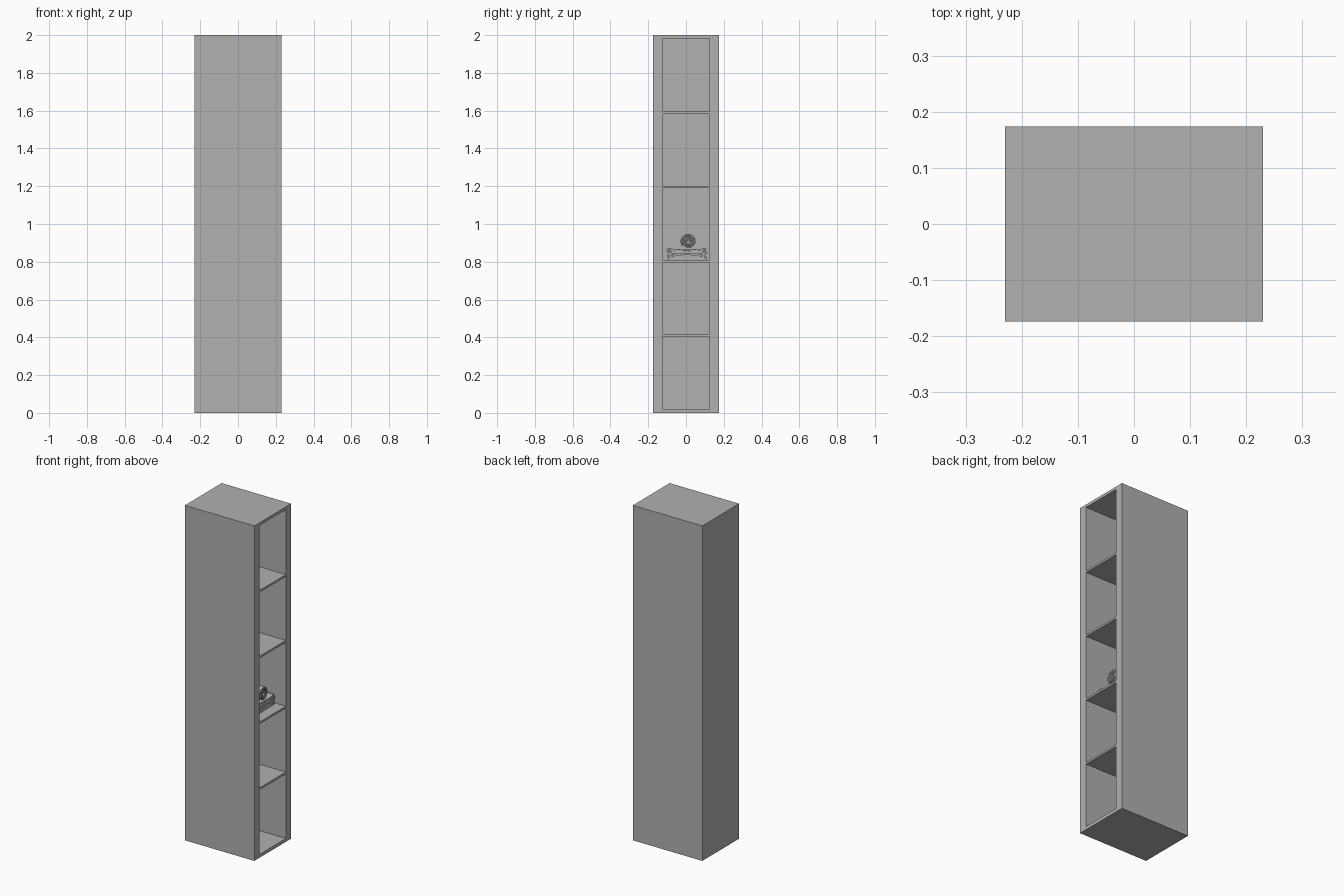
import bpy, bmesh, math
from mathutils import Vector

if "Cube" in bpy.data.objects:
    bpy.data.objects.remove(bpy.data.objects["Cube"])

W, D, H = 0.459, 0.347, 2.0         # outer size
OPEN_Y, FLOOR, CEIL = 0.125, 0.02, 1.983
BACK_X = -0.21                      # inner back face

grey = bpy.data.materials.new("dark_grey")
grey.diffuse_color = (0.44, 0.44, 0.44, 1)
grey.use_nodes = True
grey.node_tree.nodes["Principled BSDF"].inputs["Base Color"].default_value = grey.diffuse_color


def finish(name, bm):
    bmesh.ops.recalc_face_normals(bm, faces=bm.faces)
    mesh = bpy.data.meshes.new(name)
    bm.to_mesh(mesh)
    bm.free()
    mesh.materials.append(grey)
    ob = bpy.data.objects.new(name, mesh)
    bpy.context.collection.objects.link(ob)
    return ob


def box_bm(center, size):
    bm = bmesh.new()
    bmesh.ops.create_cube(bm, size=1)
    for v in bm.verts:
        v.co = Vector(center) + Vector([a * b for a, b in zip(v.co, size)])
    return bm


def cloth(name, path, thick, x0, x1):
    """Thick strip following a (y, z) path, running along x."""
    bm = bmesh.new()
    xs = [x0 + (x1 - x0) * i / 8 for i in range(9)]
    rows = [[bm.verts.new((x, y, z)) for x in xs] for y, z in path]
    for a, b in zip(rows, rows[1:]):
        for i in range(8):
            bm.faces.new((a[i], a[i + 1], b[i + 1], b[i]))
    ob = finish(name, bm)
    sol = ob.modifiers.new("thickness", 'SOLIDIFY')
    sol.thickness, sol.offset = thick, 0
    bev = ob.modifiers.new("soft_edges", 'BEVEL')
    bev.width, bev.segments, bev.angle_limit = thick * 0.3, 2, math.radians(50)
    bpy.context.view_layer.objects.active = ob
    ob.select_set(True)
    bpy.ops.object.shade_smooth_by_angle(angle=math.radians(50))
    ob.select_set(False)
    return ob


def fold_path(yc, half, z, pitch, layers=3):
    """Zigzag of layers with round turns and slightly raised ends."""
    pts, r = [], pitch / 2

    def lift(k, t):
        return 0.002 * k * (t * t - 0.5 + 0.35 * math.cos(6 * t))
    for k in range(layers):
        s = 1 if k % 2 == 0 else -1
        for i in range(17):
            t = -1 + i / 8
            pts.append((yc + s * t * (half - r), z + k * pitch + lift(k, t)))
        if k < layers - 1:
            z0, z1 = pts[-1][1], z + (k + 1) * pitch + lift(k + 1, 1)
            for i in range(1, 6):
                a = math.pi * i / 6
                pts.append((yc + s * (half - r + r * math.sin(a)),
                            (z0 + z1) / 2 - (z1 - z0) / 2 * math.cos(a)))
    return pts


# Cabinet body, hollowed from the open +x side
bm = box_bm((0, 0, H / 2), (W, D, H))
bm.faces.ensure_lookup_table()
front = max(bm.faces, key=lambda f: f.calc_center_median().x)
bmesh.ops.inset_region(bm, faces=[front], thickness=0.02)
for v in front.verts:
    v.co.y = math.copysign(OPEN_Y, v.co.y)
    v.co.z = CEIL if v.co.z > 1 else FLOOR
deep = bmesh.ops.extrude_discrete_faces(bm, faces=[front])["faces"][0]
for v in deep.verts:
    v.co.x = BACK_X
finish("cabinet_body", bm)

# Four shelves
for i in range(4):
    top, t = 0.416 + 0.393 * i, 0.012
    finish(f"shelf_{i + 1}", box_bm(((BACK_X + W / 2 - 0.001) / 2, 0, top - t / 2),
                                    (W / 2 - 0.001 - BACK_X, OPEN_Y * 2, t)))

# Two folded towels on the second shelf
cloth("folded_towel_lower", fold_path(0.005, 0.102, 0.8145, 0.0098), 0.0092, -0.15, 0.165)
cloth("folded_towel_upper", fold_path(0.005, 0.104, 0.8445, 0.0098), 0.0092, -0.15, 0.165)

# Rolled towel on top
turns, n = 3.6, 100
roll = []
for i in range(n + 1):
    a = 2 * math.pi * turns * i / n
    r = 0.007 + 0.032 * i / n
    roll.append((0.013 + r * math.cos(a), 0.908 + r * math.sin(a)))
cloth("rolled_towel", roll, 0.0072, -0.14, 0.16)
